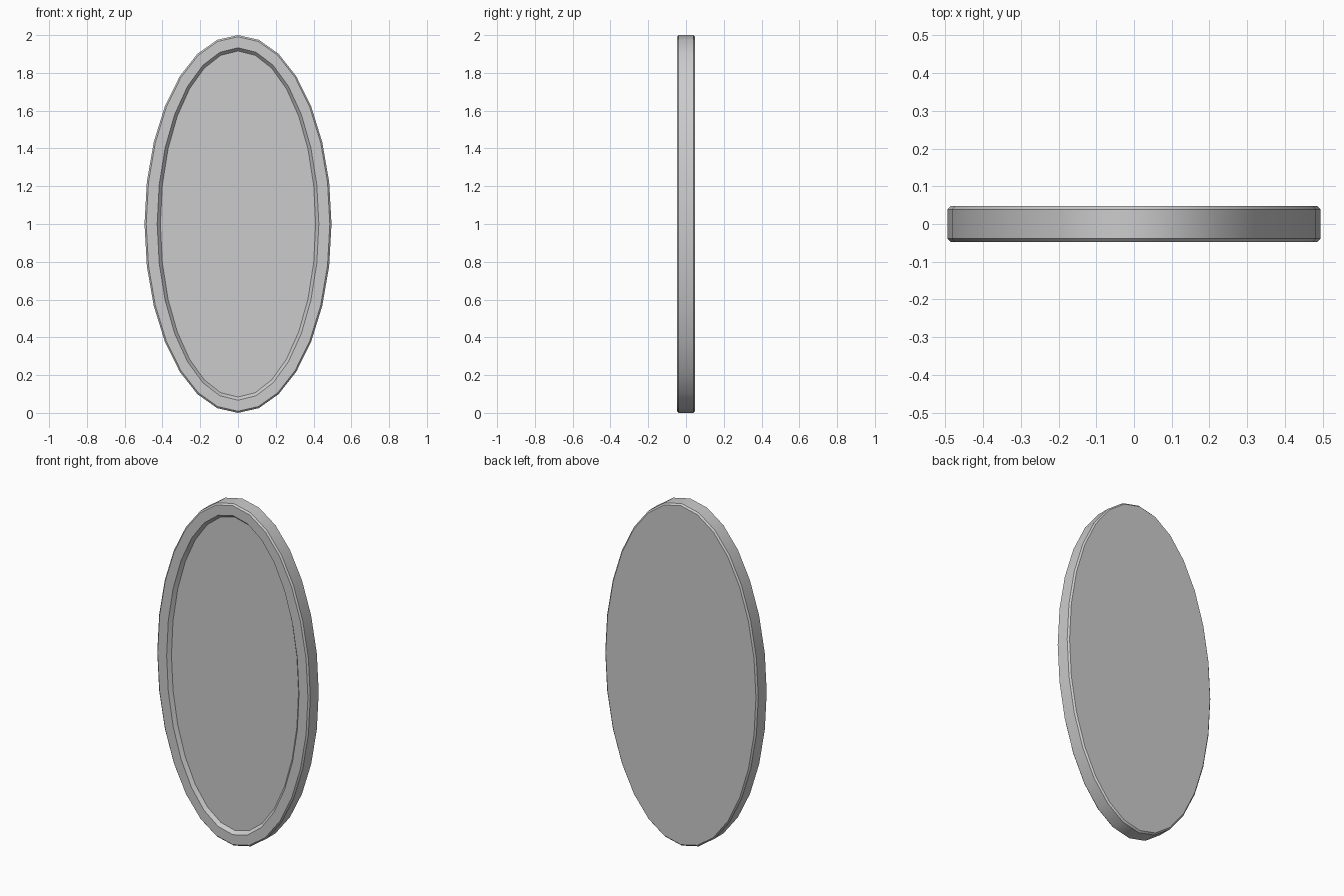
import bpy, bmesh, math

if "Cube" in bpy.data.objects:
    bpy.data.objects.remove(bpy.data.objects["Cube"])

SIDES = 28
HALF_X, HALF_Z, CENTRE_Z = 0.495, 1.0, 1.0


def ring(bm, inset, y):
    """Oval loop of vertices, inset from the outline, at depth y."""
    return [bm.verts.new(((HALF_X - inset) * math.cos(a), y,
                          CENTRE_Z + (HALF_Z - inset) * math.sin(a)))
            for a in (2 * math.pi * i / SIDES for i in range(SIDES))]


def oval(name, profile, cap_start=False):
    """Loft oval loops through (inset, y) pairs; a single loop becomes a disc."""
    bm = bmesh.new()
    rings = [ring(bm, *p) for p in profile]
    for a, b in zip(rings, rings[1:]):
        for i in range(SIDES):
            j = (i + 1) % SIDES
            bm.faces.new((a[i], b[i], b[j], a[j]))
    if cap_start:
        bm.faces.new(rings[0][::-1])
    if len(rings) == 1:
        bm.faces.new(rings[0])
    mesh = bpy.data.meshes.new(name)
    bm.to_mesh(mesh)
    bm.free()
    obj = bpy.data.objects.new(name, mesh)
    bpy.context.collection.objects.link(obj)
    bpy.ops.object.select_all(action='DESELECT')
    obj.select_set(True)
    bpy.context.view_layer.objects.active = obj
    bpy.ops.object.shade_smooth_by_angle(angle=math.radians(30))
    return obj


# Frame: flat back, bevelled outer wall, front rim, sloped lip into the recess
oval("mirror_frame", [(0.009, 0.048), (0, 0.039), (0, -0.039),
                      (0.009, -0.048), (0.067, -0.048), (0.084, -0.028)],
     cap_start=True)

# Glass: recessed disc facing the front
oval("mirror_glass", [(0.084, -0.028)])
